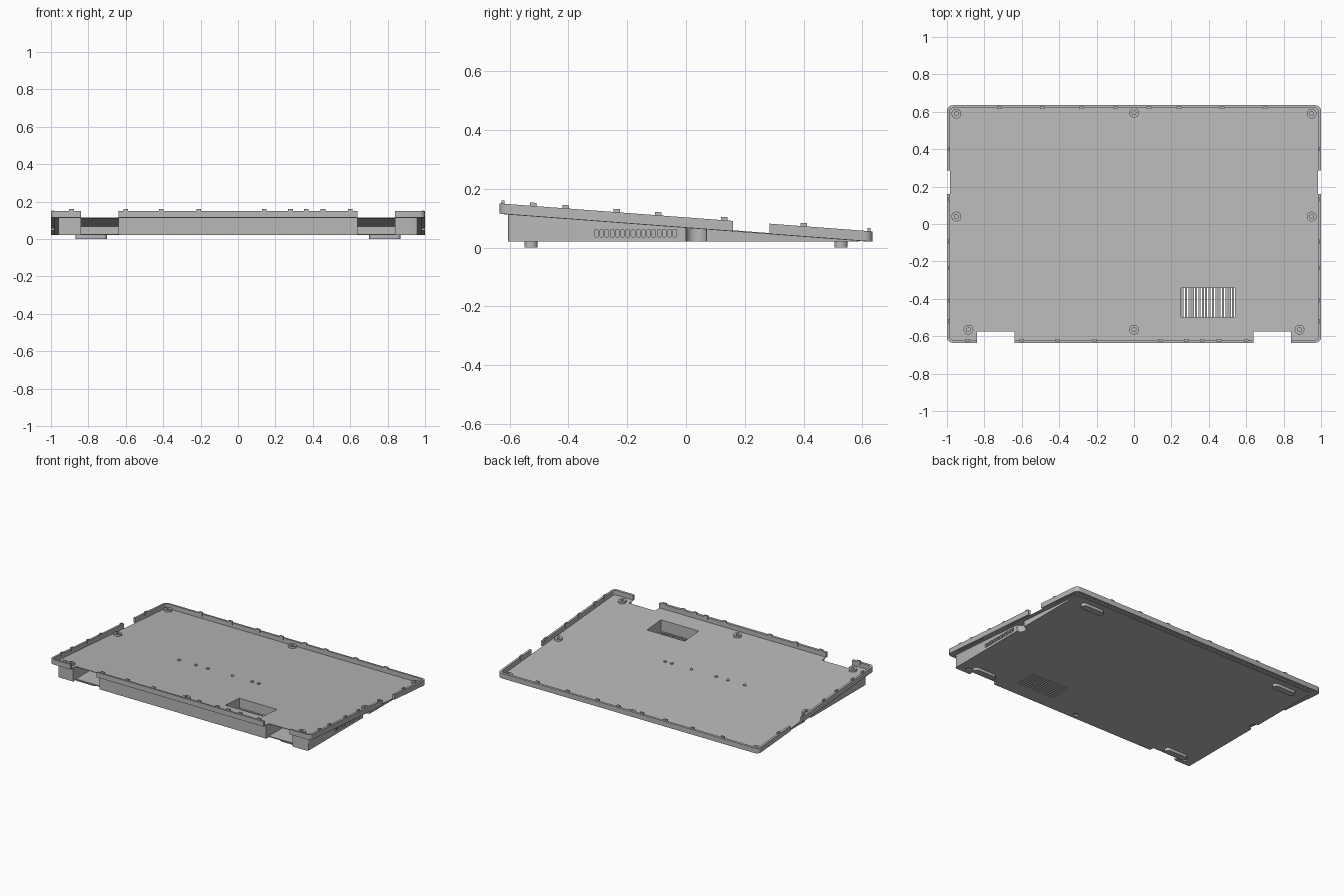
import bpy, bmesh, math

old = bpy.data.objects.get("Cube")
if old:
    bpy.data.objects.remove(old, do_unlink=True)

grey = bpy.data.materials.new("plain grey")
grey.use_nodes = True
grey.diffuse_color = (0.48, 0.48, 0.48, 1)
bsdf = next(n for n in grey.node_tree.nodes if n.type == 'BSDF_PRINCIPLED')
bsdf.inputs["Base Color"].default_value = grey.diffuse_color

HX, HY, WALL = 1.0, 0.635, 0.015
FLOOR = 0.02


def deck(offset=0.0):
    """Height of the sloping deck plane, plus an offset."""
    return lambda y: 0.0675 - 0.075 * y + offset


def rounded(cx, cy, hx, hy, r=0.0, steps=5):
    """Outline of a rectangle with rounded corners."""
    if r == 0:
        return [(cx - hx, cy - hy), (cx + hx, cy - hy), (cx + hx, cy + hy), (cx - hx, cy + hy)]
    pts = []
    for i, (sx, sy) in enumerate(((1, 1), (-1, 1), (-1, -1), (1, -1))):
        for k in range(steps + 1):
            a = math.pi / 2 * (i + k / steps)
            pts.append((cx + sx * (hx - r) + r * math.cos(a), cy + sy * (hy - r) + r * math.sin(a)))
    return pts


def circle(cx, cy, r, n=24):
    return [(cx + r * math.cos(math.tau * k / n), cy + r * math.sin(math.tau * k / n)) for k in range(n)]


def prisms(name, outlines, low, high, sideways=False):
    """Extrude outlines between two heights, either fixed or varying with y."""
    lo = low if callable(low) else lambda y: low
    hi = high if callable(high) else lambda y: high
    bm = bmesh.new()
    for pts in outlines:
        a = [bm.verts.new((x, y, lo(y))) for x, y in pts]
        b = [bm.verts.new((x, y, hi(y))) for x, y in pts]
        bm.faces.new(a[::-1])
        bm.faces.new(b)
        for i in range(len(pts)):
            j = (i + 1) % len(pts)
            bm.faces.new((a[i], a[j], b[j], b[i]))
    if sideways:
        for v in bm.verts:
            v.co = (v.co.z, v.co.x, v.co.y)
    bmesh.ops.recalc_face_normals(bm, faces=bm.faces)
    me = bpy.data.meshes.new(name)
    bm.to_mesh(me)
    bm.free()
    me.materials.append(grey)
    ob = bpy.data.objects.new(name, me)
    bpy.context.collection.objects.link(ob)
    return ob


def cut(ob, outlines, low, high, sideways=False):
    """Subtract prisms from an object."""
    cutter = prisms("cutter", outlines, low, high, sideways)
    mod = ob.modifiers.new("cut", 'BOOLEAN')
    mod.operation, mod.solver, mod.object = 'DIFFERENCE', 'EXACT', cutter
    bpy.context.view_layer.objects.active = ob
    bpy.ops.object.modifier_apply(modifier=mod.name)
    bpy.data.objects.remove(cutter, do_unlink=True)


def smooth(ob):
    bpy.ops.object.select_all(action='DESELECT')
    ob.select_set(True)
    bpy.context.view_layer.objects.active = ob
    bpy.ops.object.shade_smooth_by_angle(angle=math.radians(30))


SIDES = (-1, 1)
notches = [rounded(s * 0.74, -0.675, 0.10, 0.10) for s in SIDES]
vent = [rounded(0.395, -0.42, 0.145, 0.077)]
bosses = [(s * 0.95, y) for s in SIDES for y in (0.59, 0.04)]
bosses += [(s * 0.885, -0.565) for s in SIDES] + [(0, 0.595), (0, -0.565)]

# Raised rim wall with hinge notches and side gaps
rim = prisms("rim_wall", [rounded(0, 0, HX, HY, 0.03)], deck(), deck(0.035))
cut(rim, [rounded(0, 0, HX - WALL, HY - WALL, 0.018)], -0.5, 0.5)
cut(rim, notches, -0.5, 0.5)
cut(rim, [rounded(s, 0.2225, 0.05, 0.0625) for s in SIDES], -0.5, 0.5)
smooth(rim)

# Sloping deck plate
plate = prisms("deck_plate", [rounded(0, 0, HX - WALL, HY - WALL, 0.018)], deck(-0.001), deck(0.003))
cut(plate, notches, -0.5, 0.5)
cut(plate, vent, -0.5, 0.5)

# Wedge body with hinge pockets, vent well, screw recesses and side slots
body = prisms("wedge_body", [rounded(0, -0.0075, 0.96, 0.5975, 0.012, 3)], FLOOR, deck())
cut(body, notches, -0.5, 0.5)
cut(body, [rounded(s * 0.74, -0.35, 0.0999, 0.35) for s in SIDES], 0.027, 0.5)
cut(body, vent, -0.5, 0.5)
cut(body, [circle(s * 0.96, 0.035, 0.035) for s in SIDES], -0.5, 0.5)
cut(body, [circle(x, y, 0.016) for x, y in bosses if y != 0.04 and y != 0.59], -0.1, 0.03)
slots = [rounded(-0.305 + 0.0178 * i, 0.0485, 0.006, 0.0135, 0.0055, 3) for i in range(16)]
cut(body, slots, 0.93, 1.0, sideways=True)
smooth(body)

# Vent slats
prisms("vent_slats", [rounded(0.26 + 0.018 * i, -0.42, 0.0055, 0.078) for i in range(16)], FLOOR, 0.03)

# Screw bosses on the deck
posts = prisms("screw_bosses", [circle(x, y, 0.026) for x, y in bosses], deck(0.001), deck(0.016))
cut(posts, [circle(x, y, 0.011, 16) for x, y in bosses], deck(0.004), deck(0.1))
smooth(posts)

# Small pegs across the deck
pegs = prisms("deck_pegs", [circle(x, -0.06, 0.011, 16) for x in (-0.41, -0.28, -0.19, 0, 0.15, 0.2)],
              deck(0.001), deck(0.009))
smooth(pegs)

# Snap tabs around the inner rim
tab_y = HY - 0.012
tabs = [rounded(x, -tab_y, 0.013, 0.005)
        for x in (-0.89, -0.6, -0.41, -0.21, 0.14, 0.28, 0.365, 0.455, 0.6)]
tabs += [rounded(x, tab_y, 0.013, 0.005) for x in (-0.72, -0.49, -0.28, -0.1, 0.08, 0.24, 0.47, 0.7)]
tabs += [rounded(s * (HX - 0.012), y, 0.005, 0.011)
         for s in SIDES for y in (-0.52, -0.41, -0.235, -0.095, 0.13, 0.4)]
prisms("snap_tabs", tabs, deck(0.02), deck(0.046))

# Rubber feet
feet = prisms("feet", [rounded(sx * 0.785, sy * 0.5275, 0.085, 0.0225, 0.022, 6)
                       for sx in SIDES for sy in SIDES], 0, FLOOR + 0.002)
smooth(feet)
